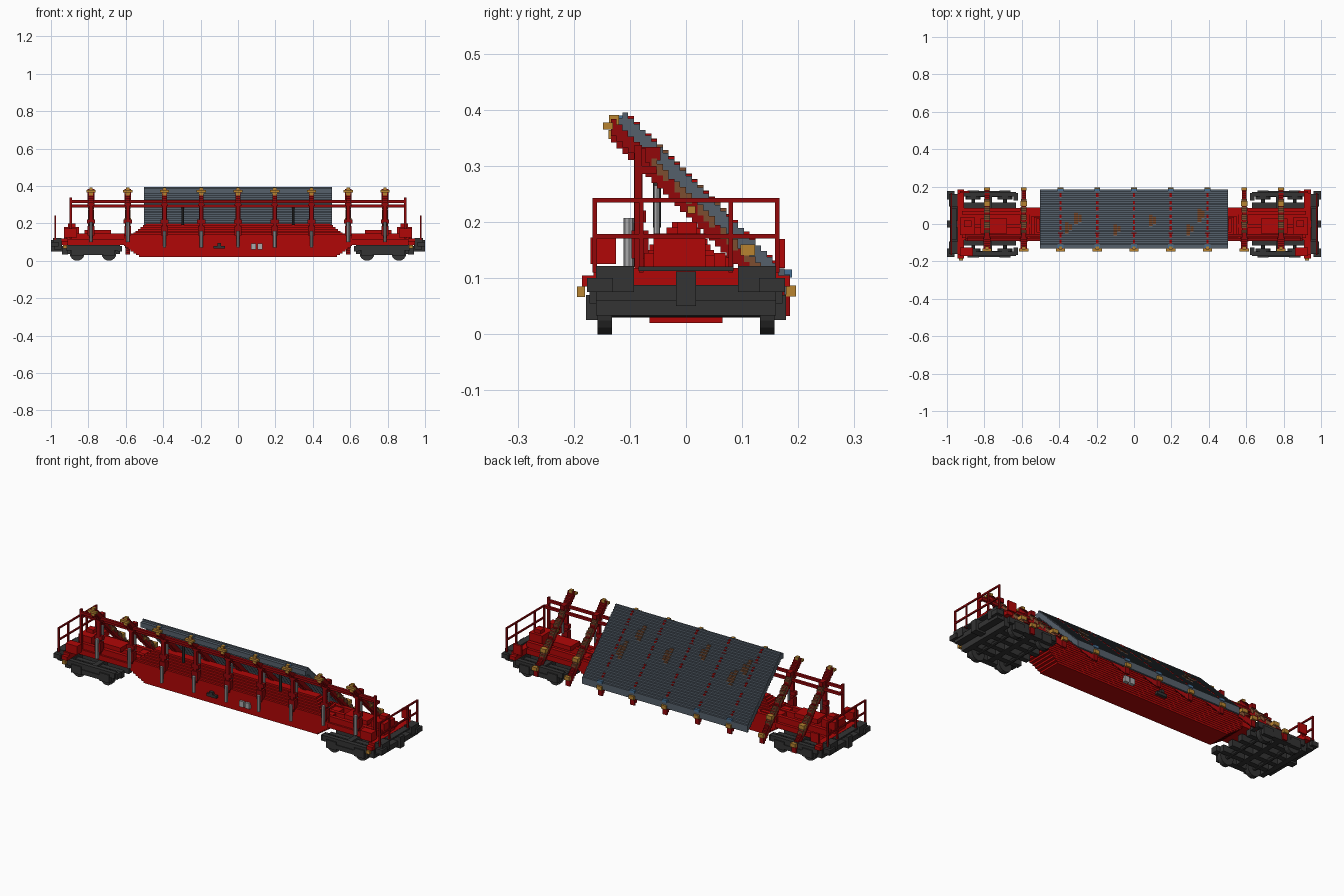
import bpy
import bmesh
from mathutils import Matrix, Vector

old_cube = bpy.data.objects.get("Cube")
if old_cube:
    bpy.data.objects.remove(old_cube, do_unlink=True)


def material(name, red, green, blue):
    mat = bpy.data.materials.new(name)
    mat.use_nodes = True
    color = (red, green, blue, 1)
    mat.diffuse_color = color
    mat.node_tree.nodes["Principled BSDF"].inputs["Base Color"].default_value = color
    return mat


RED = material("wagon red", .44, .002, .002)
DARK_RED = material("dark red", .29, .002, .003)
DARK = material("dark grey iron", .033, .033, .033)
SLATE = material("slate steel", .09, .115, .145)
GOLD = material("brass", .48, .23, .03)
BROWN = material("rust brown", .2, .075, .03)
SILVER = material("light steel", .4, .4, .41)
BLUE = material("clamp blue", .06, .16, .3)

STEP = .0103
ARM_X = [i * .1965 for i in range(-4, 5)]
INNER = ARM_X[2:-2]
OUTER = ARM_X[:2] + ARM_X[-2:]


class Part:
    """Collects boxes and cylinders in one mesh object."""

    def __init__(self, name, mat):
        self.name, self.mat, self.bm = name, mat, bmesh.new()

    def box(self, x, y, z, mx=False, my=False):
        for sx in ((1, -1) if mx else (1,)):
            for sy in ((1, -1) if my else (1,)):
                size = Vector((x[1] - x[0], y[1] - y[0], z[1] - z[0]))
                mid = Vector((sx * sum(x) / 2, sy * sum(y) / 2, sum(z) / 2))
                bmesh.ops.create_cube(
                    self.bm, size=1,
                    matrix=Matrix.Translation(mid) @ Matrix.Diagonal(size).to_4x4())
        return self

    def at(self, x, y, z, w, d, h):
        return self.box((x - w / 2, x + w / 2), (y - d / 2, y + d / 2), (z - h / 2, z + h / 2))

    def stairs(self, x, width, y0, y1, level, thick):
        """Slanted run of steps on a shared grid, top following z = level - y."""
        for i in range(round(y0 / STEP), round(y1 / STEP)):
            top = level - (i + .5) * STEP
            self.box((x - width / 2, x + width / 2), (i * STEP, (i + 1) * STEP),
                     (top - thick, top))
        return self

    def rod(self, start, end, radius, sides=8):
        a, b = Vector(start), Vector(end)
        turn = (b - a).to_track_quat('Z', 'Y').to_matrix().to_4x4()
        bmesh.ops.create_cone(self.bm, cap_ends=True, segments=sides, radius1=radius,
                              radius2=radius, depth=(b - a).length,
                              matrix=Matrix.Translation((a + b) / 2) @ turn)
        return self

    def done(self):
        mesh = bpy.data.meshes.new(self.name)
        self.bm.to_mesh(mesh)
        self.bm.free()
        mesh.materials.append(self.mat)
        obj = bpy.data.objects.new(self.name, mesh)
        bpy.context.collection.objects.link(obj)


# Narrow stepped belly of the wagon
hull = Part("hull", RED)
layers = 12
for i in range(layers):
    t = i / (layers - 1)
    half = .53 + .08 * min(1, t * 2)
    z = .02 + i * .01
    hull.box((-half, half), (-.065 - .022 * t, .065 + .022 * t), (z, z + .01))
hull.done()

# Central spine with stepped ends, carried over the bogies
spine = Part("spine", RED)
for i in range(6):
    z = .14 + i * .01
    spine.box((-.56 + i * .013, .56 - i * .013), (-.075 + i * .01, .05 - i * .006), (z, z + .01))
spine.box((.6, .93), (-.085, .085), (.085, .113), mx=True)
for y in (-.065, -.01, .06):
    spine.box((.5, .92), (y - .01, y + .01), (.113, .145), mx=True)
spine.box((.68, .82), (-.05, .03), (.14, .165), mx=True)
spine.done()

# End platforms, step boxes and the end pedestal
platform = Part("end_platform", RED)
platform.box((.91, .945), (-.185, .185), (.085, .105), mx=True)
platform.box((.91, .945), (-.165, .165), (.105, .118), mx=True)
platform.box((.86, .93), (-.17, -.125), (.125, .172), mx=True)
platform.box((.88, .93), (.165, .176), (.118, .17), mx=True)
platform.box((.85, .93), (-.058, .035), (.11, .18), mx=True)
platform.box((.87, .91), (-.015, .02), (.18, .2), mx=True)
platform.done()

# Flat end handrails
rail = Part("end_handrail", DARK_RED)
for y in (.08, .163):
    rail.box((.972, .98), (y - .004, y + .004), (.11, .243), mx=True, my=True)
for z in (.175, .239):
    rail.box((.972, .98), (-.167, .167), (z - .004, z + .004), mx=True)
rail.done()

# Buffer beams and couplers
beam = Part("buffer_beam", DARK)
beam.box((.945, .985), (-.16, .16), (.06, .088), mx=True)
beam.box((.945, .99), (.093, .16), (.075, .122), mx=True, my=True)
beam.box((.96, 1), (.13, .176), (.075, .1), mx=True, my=True)
beam.box((.94, 1), (-.018, .018), (.05, .112), mx=True)
beam.box((.95, .985), (-.085, .085), (.113, .121), mx=True)
beam.done()

# Bogies: side frames, long inner bars, crossbars and wheels
bogie = Part("bogie_frame", DARK)
bogie.box((.63, .92), (.148, .172), (.055, .085), mx=True, my=True)
bogie.box((.68, .87), (.145, .176), (.03, .055), mx=True, my=True)
bogie.box((.62, .645), (.125, .165), (.05, .08), mx=True, my=True)
for x in (.69, .86):
    bogie.box((x - .03, x + .03), (.15, .178), (.025, .07), mx=True, my=True)
for y in (.035, .1):
    bogie.box((.63, .93), (y - .014, y + .014), (.035, .07), mx=True, my=True)
for x in (.775, .925):
    bogie.box((x - .015, x + .015), (-.16, .16), (.033, .08), mx=True)
bogie.done()

wheels = Part("wheels", DARK)
for x in (.69, .86):
    for sx in (1, -1):
        wheels.rod((sx * x, -.14, .04), (sx * x, .14, .04), .01)
        for sy in (1, -1):
            wheels.rod((sx * x, sy * .132, .04), (sx * x, sy * .158, .04), .04, 16)
wheels.done()

# Slanted deck of narrow steps with a blunt upper lip
deck = Part("slanted_deck", SLATE).stairs(0, 1.006, -.113, .187, .287, .038)
deck.box((-.503, .503), (-.13, -.113), (.358, .385))
deck.done()

# Slanted support arms with wooden tops on the free ones
arms = Part("support_arms", DARK_RED)
pads = Part("arm_pads", BROWN)
for x in ARM_X:
    arms.stairs(x, .026, -.135, .185, .251, .038)
for x in OUTER:
    arms.stairs(x, .036, -.13, -.07, .255, .03)
    for y in (-.06, -.02, .02, .06, .1):
        pads.stairs(x, .03, y, y + .03, .257, .02)
arms.done()
pads.done()

# Red slots and rust patches lying on the deck
slots = Part("deck_slots", RED)
for x in INNER:
    for i in range(8):
        y = -.105 + i * .035
        slots.stairs(x, .011, y, y + .02, .291, .007)
slots.done()
rust = Part("rust_patches", BROWN)
for x, y in ((-.36, -.02), (-.31, .03), (-.1, -.03), (.09, .02), (.29, -.03), (.35, .05)):
    rust.stairs(x, .02, y - .035, y + .035, .292, .008)
    rust.stairs(x + .02, .016, y - .015, y + .02, .292, .008)
rust.done()

# Brass end stops and blue clamps
stops = Part("end_stops", GOLD)
clamps = Part("deck_clamps", BLUE)
for x in ARM_X:
    stops.at(x, -.139, .371, .05, .018, .012)
    stops.at(x, -.128, .382, .018, .018, .018)
    stops.at(x, -.13, .356, .022, .016, .016)
    stops.at(x, .187, .077, .03, .018, .02)
for x in OUTER:
    stops.at(x, .11, .15, .034, .026, .02)
    stops.at(x, .01, .222, .034, .014, .014)
for x in INNER:
    clamps.at(x, -.12, .386, .03, .014, .008)
    clamps.at(x, .182, .108, .03, .014, .014)
stops.box((.915, .935), (-.194, -.18), (.066, .085), mx=True)
stops.done()
clamps.done()

# Upright posts with collars and feet
posts = Part("upright_posts", DARK_RED)
for x in ARM_X:
    posts.at(x, -.085, .225, .02, .015, .21)
    posts.at(x, -.078, .3, .036, .028, .012)
    posts.at(x, -.082, .21, .045, .022, .022)
    posts.at(x, -.082, .16, .036, .03, .05)
    posts.at(x, -.068, .322, .026, .045, .024)
posts.done()

# Long rails joining the posts, with end posts
long_rail = Part("long_rails", DARK_RED)
for y, z in ((-.085, .317), (-.06, .293)):
    long_rail.box((-.9, .9), (y - .007, y + .007), (z - .007, z + .007))
long_rail.box((.888, .9), (-.092, -.078), (.118, .337), mx=True)
long_rail.box((.888, .9), (-.092, -.053), (.286, .3), mx=True)
long_rail.done()

# Lifting pistons along the front and under the arms
pistons = Part("pistons", SILVER)
for x in ARM_X:
    low, high = (.1, .207) if x in OUTER else (.072, .16)
    pistons.rod((x, -.102, low), (x, -.102, high), .009)
    pistons.rod((x, -.052, .18), (x, -.052, .265), .006)
pistons.done()

# Hand brake gear on both flanks and rods under the deck
gear = Part("brake_gear", DARK)
gear.box((-.13, -.07), (.07, .09), (.065, .08), my=True)
gear.box((-.11, -.09), (.075, .094), (.08, .095), my=True)
for x in (-.295, .295):
    gear.rod((x, -.052, .19), (x, -.052, .3), .007)
gear.done()

# Valve plates on both flanks
valve = Part("valve_plates", SILVER)
for x in (.07, .105):
    valve.box((x, x + .026), (.07, .09), (.06, .092), my=True)
valve.done()
